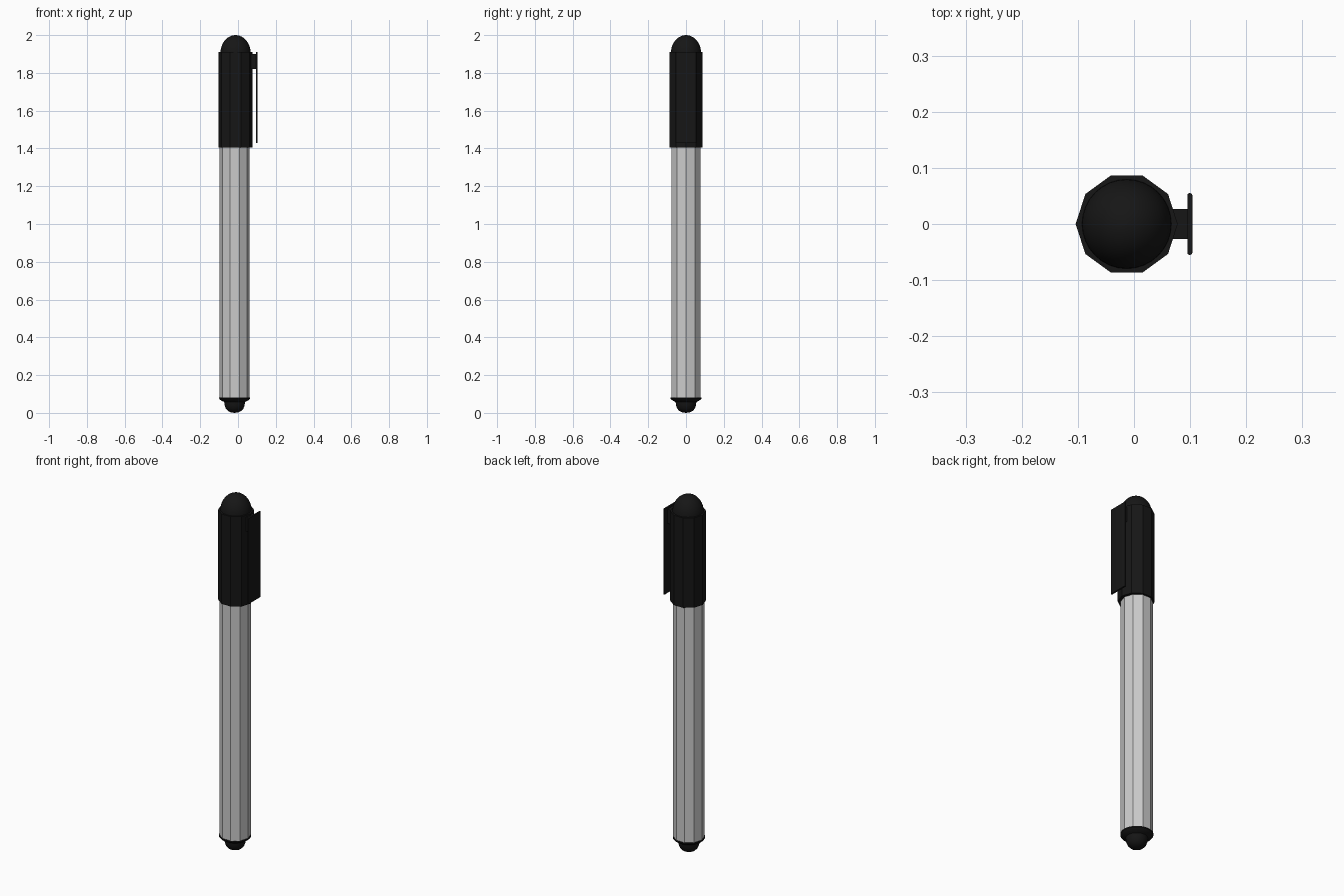
import bpy, bmesh, math

if "Cube" in bpy.data.objects:
    bpy.data.objects.remove(bpy.data.objects["Cube"])

black = bpy.data.materials.new("black_plastic")
black.diffuse_color = (0.008, 0.008, 0.008, 1)
black.use_nodes = True
black.node_tree.nodes["Principled BSDF"].inputs["Base Color"].default_value = black.diffuse_color


def finish(name, bm, mat, smooth):
    bmesh.ops.recalc_face_normals(bm, faces=bm.faces)
    mesh = bpy.data.meshes.new(name)
    bm.to_mesh(mesh)
    bm.free()
    ob = bpy.data.objects.new(name, mesh)
    bpy.context.collection.objects.link(ob)
    if mat:
        mesh.materials.append(mat)
    if smooth:
        bpy.ops.object.select_all(action='DESELECT')
        ob.select_set(True)
        bpy.context.view_layer.objects.active = ob
        bpy.ops.object.shade_smooth_by_angle(angle=math.radians(35))
    return ob


def lathe(name, profile, cx, sides, mat=None, smooth=False):
    """Stack rings of (radius, z) around a vertical axis and cap both ends."""
    bm = bmesh.new()
    rings = []
    for r, z in profile:
        rings.append([bm.verts.new((cx + r * math.cos(2 * math.pi * i / sides),
                                    r * math.sin(2 * math.pi * i / sides), z))
                      for i in range(sides)])
    for a, b in zip(rings, rings[1:]):
        for i in range(sides):
            j = (i + 1) % sides
            bm.faces.new((a[i], a[j], b[j], b[i]))
    bm.faces.new(rings[0])
    bm.faces.new(rings[-1])
    return finish(name, bm, mat, smooth)


def box(name, x, y, z, bevel=0):
    bm = bmesh.new()
    bmesh.ops.create_cube(bm, size=1)
    for v in bm.verts:
        v.co = [lo + (c + 0.5) * (hi - lo) for c, (lo, hi) in zip(v.co, (x, y, z))]
    if bevel:
        upright = [e for e in bm.edges
                   if abs(e.verts[0].co.z - e.verts[1].co.z) > 0.01]
        bmesh.ops.bevel(bm, geom=upright, offset=bevel, segments=3,
                        profile=0.5, affect='EDGES')
    return finish(name, bm, black, bevel > 0)


BODY_X, CAP_X = -0.018, -0.013

# ten-sided barrel and cap
lathe("barrel", [(0.08, 0.08), (0.08, 1.42)], BODY_X, 10)
lathe("cap", [(0.091, 1.405), (0.091, 1.91)], CAP_X, 10, black)

# rounded cap end
dome = [(0.08 * math.cos(t), 1.905 + 0.095 * math.sin(t))
        for t in [math.pi / 2 * i / 10 for i in range(10)]]
lathe("cap_dome", dome + [(0.001, 2.0)], CAP_X, 32, black, True)

# end plug with flared rim and rounded nub
plug = [(0.001, 0), (0.02, 0.003), (0.035, 0.01), (0.046, 0.022), (0.053, 0.04),
        (0.055, 0.058), (0.066, 0.063), (0.076, 0.069), (0.082, 0.076), (0.082, 0.082)]
lathe("end_plug", plug, BODY_X, 32, black, True)

# pocket clip and its bridge to the cap
box("clip_bridge", (0.06, 0.098), (-0.027, 0.027), (1.82, 1.90))
box("clip_plate", (0.095, 0.104), (-0.055, 0.055), (1.43, 1.91), 0.004)
